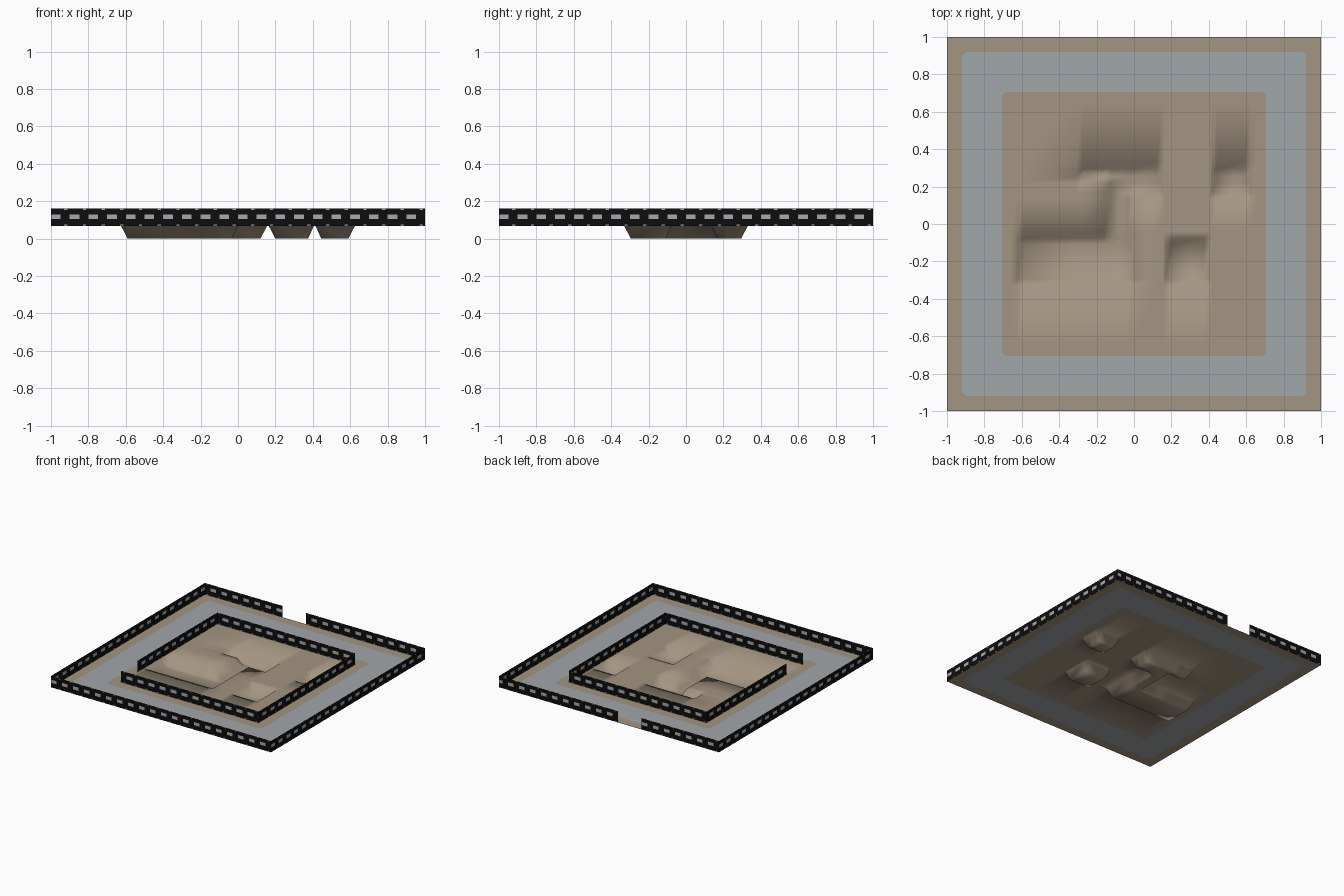
import bpy, bmesh, math
from mathutils import Vector

if "Cube" in bpy.data.objects:
    bpy.data.objects.remove(bpy.data.objects["Cube"])

GROUND, TOP = 0.067, 0.16


def material(name, rgb):
    m = bpy.data.materials.new(name)
    m.diffuse_color = (*rgb, 1)
    m.use_nodes = True
    m.node_tree.nodes["Principled BSDF"].inputs["Base Color"].default_value = m.diffuse_color
    return m


sand = material("sand", (0.37, 0.30, 0.22))
road = material("road grey", (0.355, 0.385, 0.405))
black = material("fence black", (0.004, 0.004, 0.004))
grey = material("fence grey", (0.40, 0.40, 0.40))


def finish(bm, name, mats, smooth=False):
    bmesh.ops.remove_doubles(bm, verts=bm.verts, dist=1e-5)
    me = bpy.data.meshes.new(name)
    for f in bm.faces:
        f.smooth = smooth
    bm.to_mesh(me)
    bm.free()
    for m in mats:
        me.materials.append(m)
    ob = bpy.data.objects.new(name, me)
    bpy.context.collection.objects.link(ob)
    return ob


# Flat ground frames: sand verge, road loop, sand shoulder
def ring(bm, half, r, steps=4):
    pts = []
    for q in range(4):
        a0 = q * math.pi / 2
        cx = (half - r) * (1 if q in (0, 3) else -1)
        cy = (half - r) * (1 if q in (0, 1) else -1)
        for i in range(steps + 1):
            a = a0 + math.pi / 2 * i / steps
            pts.append(bm.verts.new((cx + r * math.cos(a), cy + r * math.sin(a), GROUND)))
    return pts


def frame(name, outer, inner, mat):
    bm = bmesh.new()
    a, b = ring(bm, *outer), ring(bm, *inner)
    n = len(a)
    for i in range(n):
        j = (i + 1) % n
        bm.faces.new((a[i], a[j], b[j], b[i]))
    bmesh.ops.dissolve_degenerate(bm, edges=bm.edges, dist=1e-5)
    finish(bm, name, [mat])


frame("sand_verge", (1, 0), (0.92, 0.03), sand)
frame("road_loop", (0.92, 0.03), (0.705, 0.025), road)
frame("sand_shoulder", (0.705, 0.025), (0.66, 0), sand)

# Dig site: grid whose points drop to zero inside the pit floors (x0, x1, y0, y1)
floors = [(-0.59, -0.035, -0.295, -0.075), (-0.125, -0.035, -0.295, 0.295),
          (-0.275, -0.035, 0.25, 0.295), (-0.125, 0.12, 0.17, 0.295),
          (0.2, 0.375, -0.295, -0.11), (0.445, 0.59, 0.17, 0.295)]
xs = [-0.66, -0.625, -0.59, -0.31, -0.275, -0.16, -0.125, -0.035, 0, 0.12, 0.155,
      0.165, 0.2, 0.375, 0.405, 0.415, 0.445, 0.59, 0.625, 0.66]
ys = [-0.66, -0.33, -0.295, -0.11, -0.075, -0.04, 0.135, 0.17, 0.22, 0.25, 0.295, 0.33, 0.66]


def height(x, y):
    e = 1e-4
    low = any(a - e < x < b + e and c - e < y < d + e for a, b, c, d in floors)
    return 0 if low else GROUND


bm = bmesh.new()
grid = [[bm.verts.new((x, y, height(x, y))) for y in ys] for x in xs]
for i in range(len(xs) - 1):
    for j in range(len(ys) - 1):
        c = [grid[i][j], grid[i + 1][j], grid[i + 1][j + 1], grid[i][j + 1]]
        lows = [v.co.z < 0.01 for v in c]
        if sum(lows) in (1, 3):  # pit corner: mitre through the odd point
            k = lows.index(sum(lows) == 1)
            c = c[k:] + c[:k]
            bm.faces.new((c[0], c[1], c[2]))
            bm.faces.new((c[0], c[2], c[3]))
        else:
            bm.faces.new(c)
finish(bm, "dig_site", [sand], smooth=True)

# Fences: upright sheets, black with rows of staggered grey dashes
ROWS = [GROUND, 0.074, 0.104, 0.130, 0.153, TOP]
COLS = [0, 0.012, 0.03, 0.048, 0.1]


def fence(name, path):
    bm = bmesh.new()
    for p, q in zip(path, path[1:]):
        p, q = Vector((*p, 0)), Vector((*q, 0))
        length, d = (q - p).length, (q - p).normalized()
        for k in range(math.ceil(length / 0.1)):
            for ci in range(4):
                s0 = min(k * 0.1 + COLS[ci], length)
                s1 = min(k * 0.1 + COLS[ci + 1], length)
                if s1 - s0 < 1e-3:
                    continue
                for r in range(5):
                    a, b = p + d * s0, p + d * s1
                    lo, hi = Vector((0, 0, ROWS[r])), Vector((0, 0, ROWS[r + 1]))
                    f = bm.faces.new([bm.verts.new(v) for v in (a + lo, b + lo, b + hi, a + hi)])
                    dash = (r == 2 and ci == 3) or (r in (0, 4) and ci == 1)
                    f.material_index = 1 if dash else 0
    finish(bm, name, [black, grey])


fence("outer_fence", [(-0.08, 1), (1, 1), (1, -1), (-1, -1), (-1, 1), (-0.297, 1)])
h = 0.626
fence("inner_fence", [(-h, -0.41), (-h, h), (h, h), (h, -h), (-h, -h)])
